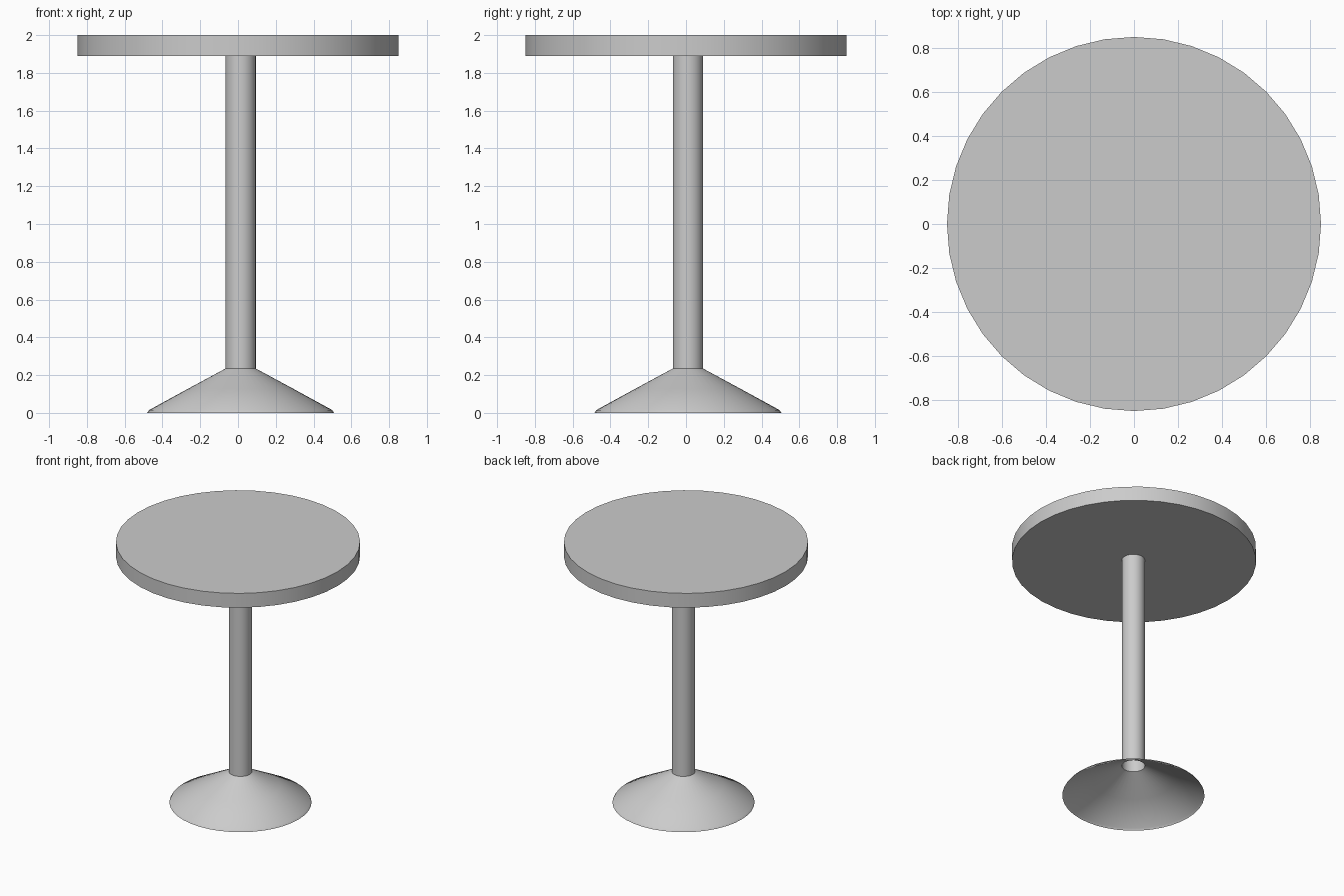
import bpy, bmesh, math

if "Cube" in bpy.data.objects:
    bpy.data.objects.remove(bpy.data.objects["Cube"])

SIDES = 40


def lathe(name, profile, centre=(0, 0)):
    """Revolve (radius, height) points around z; radius 0 closes the end."""
    bm = bmesh.new()
    verts = [bm.verts.new((r, 0, z)) for r, z in profile]
    edges = [bm.edges.new(pair) for pair in zip(verts, verts[1:])]
    bmesh.ops.spin(bm, geom=verts + edges, cent=(0, 0, 0), axis=(0, 0, 1),
                   angle=2 * math.pi, steps=SIDES)
    bmesh.ops.remove_doubles(bm, verts=bm.verts[:], dist=1e-4)
    bmesh.ops.recalc_face_normals(bm, faces=bm.faces[:])
    mesh = bpy.data.meshes.new(name)
    bm.to_mesh(mesh)
    bm.free()
    obj = bpy.data.objects.new(name, mesh)
    obj.location = (*centre, 0)
    bpy.context.collection.objects.link(obj)
    bpy.ops.object.select_all(action='DESELECT')
    obj.select_set(True)
    bpy.context.view_layer.objects.active = obj
    bpy.ops.object.shade_smooth_by_angle(angle=math.radians(40))
    return obj


# Round slab top
lathe("table_top", [(0, 1.89), (0.85, 1.89), (0.85, 2.0), (0, 2.0)])

# Slim column and hollow flared foot, turned as one piece
lathe("pedestal",
      [(0.495, 0), (0.485, 0.015), (0.28, 0.127), (0.08, 0.235), (0.08, 1.89)],
      centre=(0.014, 0.01))
